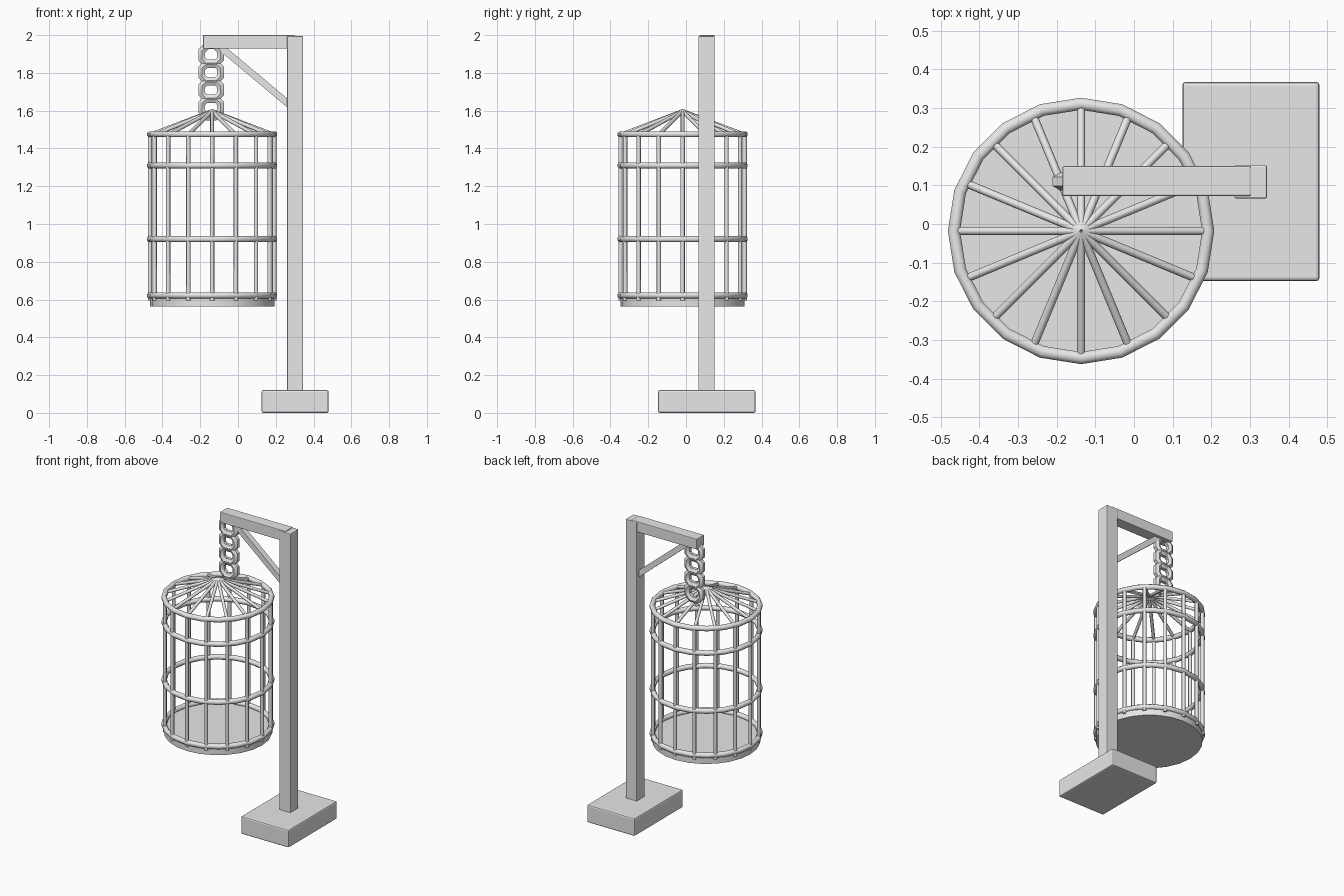
import bpy
import bmesh
import math
from mathutils import Vector, Matrix

if "Cube" in bpy.data.objects:
    bpy.data.objects.remove(bpy.data.objects["Cube"])

grey = bpy.data.materials.new("plain grey")
grey.diffuse_color = (0.8, 0.8, 0.8, 1)
grey.use_nodes = True
grey.node_tree.nodes["Principled BSDF"].inputs["Base Color"].default_value = grey.diffuse_color

CX, CY = -0.137, -0.018      # cage axis
R = 0.329                    # cage radius
CHAIN_Y = 0.11               # gallows plane


def finish(bm, name, angle=35):
    bmesh.ops.recalc_face_normals(bm, faces=bm.faces)
    me = bpy.data.meshes.new(name)
    bm.to_mesh(me)
    bm.free()
    me.materials.append(grey)
    ob = bpy.data.objects.new(name, me)
    bpy.context.collection.objects.link(ob)
    if angle:
        bpy.ops.object.select_all(action='DESELECT')
        ob.select_set(True)
        bpy.context.view_layer.objects.active = ob
        bpy.ops.object.shade_smooth_by_angle(angle=math.radians(angle))
    return ob


def block(name, lo, hi, bevel=0.006):
    lo, hi = Vector(lo), Vector(hi)
    bm = bmesh.new()
    bmesh.ops.create_cube(bm, size=1, matrix=Matrix.Translation((lo + hi) / 2)
                          @ Matrix.Diagonal((*(hi - lo), 1)))
    ob = finish(bm, name, 0)
    mod = ob.modifiers.new("soft edges", 'BEVEL')
    mod.width, mod.segments = bevel, 2
    return ob


def add_rod(bm, a, b, radius, sides=8):
    a, b = Vector(a), Vector(b)
    d = b - a
    rot = d.to_track_quat('Z', 'Y').to_matrix().to_4x4()
    bmesh.ops.create_cone(bm, cap_ends=True, segments=sides, radius1=radius,
                          radius2=radius, depth=d.length,
                          matrix=Matrix.Translation((a + b) / 2) @ rot)


def add_torus(bm, matrix, major, minor, n, m, phase=0.0):
    rows = []
    for i in range(n):
        a = math.tau * i / n + phase
        row = []
        for j in range(m):
            t = math.tau * (j + 0.5) / m
            r = major + minor * math.cos(t)
            row.append(bm.verts.new(matrix @ Vector(
                (r * math.cos(a), r * math.sin(a), minor * math.sin(t)))))
        rows.append(row)
    for i in range(n):
        p, q = rows[i], rows[(i + 1) % n]
        for j in range(m):
            k = (j + 1) % m
            bm.faces.new((p[j], q[j], q[k], p[k]))


# Gallows: base, post and arm
block("base", (0.125, -0.148, 0), (0.48, 0.368, 0.12), 0.009)
block("post", (0.26, 0.066, 0.11), (0.344, 0.152, 1.995), 0.004)
block("arm", (-0.185, 0.072, 1.929), (0.302, 0.150, 2.0), 0.004)

# Diagonal brace, a square-section beam running into the arm and post
a, b = Vector((-0.10, CHAIN_Y, 1.943)), Vector((0.28, CHAIN_Y, 1.625))
d = b - a
bm = bmesh.new()
tilt = Matrix.Rotation(math.atan2(-d.z, d.x), 4, 'Y')
bmesh.ops.create_cube(bm, size=1, matrix=Matrix.Translation((a + b) / 2) @ tilt
                      @ Matrix.Diagonal((d.length, 0.04, 0.036, 1)))
finish(bm, "brace", 0)

# Chain of overlapping upright links
bm = bmesh.new()
for i in range(4):
    place = Matrix.Translation((-0.142, CHAIN_Y, 1.895 - 0.0925 * i))
    add_torus(bm, place @ Matrix.Rotation(math.pi / 2, 4, 'X'),
              0.054, 0.023, 8, 6, math.pi / 8)
finish(bm, "chain")

# Cage floor
bm = bmesh.new()
bmesh.ops.create_cone(bm, cap_ends=True, segments=24, radius1=R, radius2=R,
                      depth=0.05, matrix=Matrix.Translation((CX, CY, 0.589)))
finish(bm, "cage_floor")

# Cage hoops
bm = bmesh.new()
for z in (0.622, 0.92, 1.31, 1.475):
    add_torus(bm, Matrix.Translation((CX, CY, z)), R, 0.017, 20, 8)
finish(bm, "cage_hoops", 46)

# Upright bars and roof spokes
bars, roof = bmesh.new(), bmesh.new()
for i in range(16):
    t = math.tau * i / 16
    x, y = CX + R * math.cos(t), CY + R * math.sin(t)
    add_rod(bars, (x, y, 0.595), (x, y, 1.475), 0.0115)
    add_rod(roof, (x, y, 1.472), (CX, CY, 1.598), 0.0105)
finish(bars, "cage_bars", 46)
finish(roof, "roof_spokes", 46)
